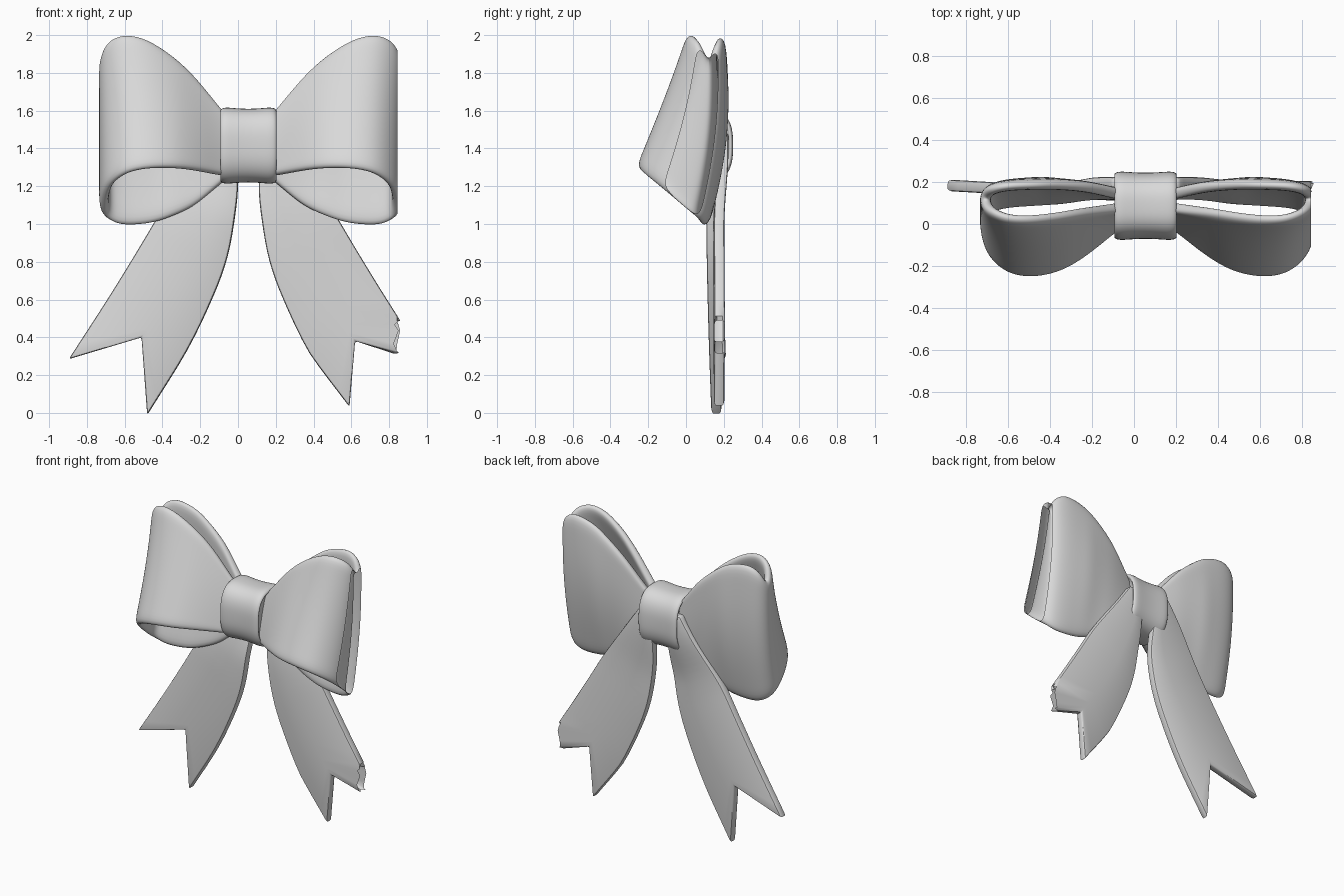
import bpy, bmesh, math, random
from mathutils import Vector

random.seed(4)
cube = bpy.data.objects.get("Cube")
if cube:
    bpy.data.objects.remove(cube, do_unlink=True)

CENTRE = 0.055  # the bow's own axis of symmetry

ribbon = bpy.data.materials.new("light grey ribbon")
ribbon.use_nodes = True
grey = (0.7, 0.7, 0.7, 1)
ribbon.diffuse_color = grey
for node in ribbon.node_tree.nodes:
    if node.type == 'BSDF_PRINCIPLED':
        node.inputs["Base Color"].default_value = grey
        node.inputs["Roughness"].default_value = 0.6


def smooth_path(points, steps):
    """Catmull-Rom samples through the points."""
    pts = [Vector(p) for p in points]
    pts = [pts[0] * 2 - pts[1]] + pts + [pts[-1] * 2 - pts[-2]]
    out = []
    for a, b, c, d in zip(pts, pts[1:], pts[2:], pts[3:]):
        for i in range(steps):
            t = i / steps
            out.append(0.5 * (2 * b + (c - a) * t + (2 * a - 5 * b + 4 * c - d) * t * t
                              + (3 * b - a - 3 * c + d) * t ** 3))
    return out + [pts[-2]]


def grid_object(name, rows, wrap=False, caps=False):
    """Skin rows of points into a quad surface."""
    bm = bmesh.new()
    grid = [[bm.verts.new(p) for p in row] for row in rows]
    n = len(rows[0])
    for r, s in zip(grid, grid[1:]):
        for j in range(n if wrap else n - 1):
            k = (j + 1) % n
            bm.faces.new((r[j], r[k], s[k], s[j]))
    if caps:
        bm.faces.new(grid[0])
        bm.faces.new(grid[-1])
    bmesh.ops.recalc_face_normals(bm, faces=bm.faces)
    mesh = bpy.data.meshes.new(name)
    bm.to_mesh(mesh)
    bm.free()
    mesh.materials.append(ribbon)
    obj = bpy.data.objects.new(name, mesh)
    bpy.context.collection.objects.link(obj)
    return obj


def finish(obj, cut_x=None, ragged=0.0, angle=40):
    """Apply modifiers, optionally tear off the end, then smooth."""
    bpy.context.view_layer.update()
    deps = bpy.context.evaluated_depsgraph_get()
    mesh = bpy.data.meshes.new_from_object(obj.evaluated_get(deps))
    obj.modifiers.clear()
    obj.data = mesh
    if cut_x is not None:
        bm = bmesh.new()
        bm.from_mesh(mesh)
        cut = bmesh.ops.bisect_plane(bm, geom=bm.verts[:] + bm.edges[:] + bm.faces[:],
                                     plane_co=(cut_x, 0, 0), plane_no=(1, 0, 0),
                                     clear_outer=True)
        for v in cut["geom_cut"]:
            if isinstance(v, bmesh.types.BMVert) and v.is_valid:
                v.co.x -= ragged * random.random()
        bm.to_mesh(mesh)
        bm.free()
    bpy.ops.object.select_all(action='DESELECT')
    obj.select_set(True)
    bpy.context.view_layer.objects.active = obj
    bpy.ops.object.shade_smooth_by_angle(angle=math.radians(angle))


# Loop stations: distance from axis, top y, top z, bottom y, bottom z
FRONT = [(.08, .09, 1.53, .03, 1.25), (.16, .08, 1.62, -.03, 1.26),
         (.30, .065, 1.79, -.145, 1.285), (.42, .045, 1.90, -.215, 1.295),
         (.55, .03, 1.98, -.24, 1.29), (.66, .035, 2.0, -.215, 1.26),
         (.74, .07, 1.96, -.13, 1.19)]
END = [(.765, .12, 1.88, .0, 1.08)]
BACK = [(.74, .16, 1.95, .065, 1.025), (.66, .18, 1.99, .09, .993),
        (.52, .185, 1.96, .1, 1.002), (.40, .185, 1.88, .11, 1.04),
        (.28, .175, 1.77, .13, 1.10), (.16, .15, 1.62, .14, 1.20),
        (.08, .13, 1.53, .13, 1.27)]


def build_loop(name, side, stretch, cut_x=None):
    path = smooth_path(FRONT + END + BACK, 3)
    rows = []
    for i, (u, yt, zt, yb, zb) in enumerate(path):
        s = i / (len(path) - 1)
        bulge = (-.025 + .105 * s) * min(1, u / .5) ** 2
        row = []
        for j in range(9):
            t = j / 8
            y = yt + (yb - yt) * t + bulge * math.sin(math.pi * t)
            row.append((CENTRE + side * u * stretch, y, zt + (zb - zt) * t))
        rows.append(row)
    obj = grid_object(name, rows)
    solid = obj.modifiers.new("thickness", 'SOLIDIFY')
    solid.thickness = 0.052
    solid.offset = 0
    sub = obj.modifiers.new("soft rim", 'SUBSURF')
    sub.levels = sub.render_levels = 2
    finish(obj, cut_x, angle=60)


build_loop("right_loop", -1, 1.0)
build_loop("left_loop", 1, 1.03, cut_x=0.845)

# Tail edges and notch line: distance from axis, height
INNER = [(.06, 1.45), (.055, 1.22), (.07, 1.05), (.11, .83), (.185, .62), (.325, .33), (.535, -.01)]
MIDDLE = [(.10, 1.5), (.12, 1.27), (.17, 1.1), (.24, .93), (.33, .76), (.44, .58), (.565, .4)]
OUTER = [(.16, 1.5), (.25, 1.37), (.35, 1.23), (.46, 1.07), (.58, .87), (.74, .61), (.95, .285)]


def build_tail(name, side, y_inner, y_outer, tip_lift, drop, cut_x=None):
    curves = [smooth_path([(u, z, 0) for u, z in c], 4) for c in (INNER, MIDDLE, OUTER)]
    rows = []
    for points in zip(*curves):
        row = []
        for u, z, _ in points:
            y = y_inner + (y_outer - y_inner) * u / .95
            k = min(1, max(0, (z - 1.0) / .4))
            y += (.197 - y) * k * k * (3 - 2 * k)  # rises behind the loops to the knot
            row.append((CENTRE + side * u, y, z + tip_lift * max(0, 1 - z / .35) - drop))
        rows.append(row)
    obj = grid_object(name, rows)
    solid = obj.modifiers.new("thickness", 'SOLIDIFY')
    solid.thickness = 0.055
    solid.offset = 0
    bevel = obj.modifiers.new("soft edge", 'BEVEL')
    bevel.width = 0.012
    bevel.segments = 2
    bevel.limit_method = 'ANGLE'
    bevel.angle_limit = math.radians(50)
    finish(obj, cut_x, ragged=0.04)


build_tail("right_tail", -1, .13, .185, 0, 0)
build_tail("left_tail", 1, .17, .18, .06, .02, cut_x=0.86)

# Knot: a rounded band with flared rims, wrapped round the x axis
half = [(-.115, .78), (-.138, .85), (-.148, .90), (-.149, .94), (-.142, .98), (-.128, 1.005),
        (-.105, 1.01), (-.06, .985), (0, .972)]
profile = half + [(-x, s) for x, s in reversed(half[:-1])]
SIDES = 48


def rounded(v):
    return math.copysign(abs(v) ** 0.75, v)


rows = []
for x, s in profile:
    ring = []
    for i in range(SIDES):
        a = 2 * math.pi * i / SIDES
        ring.append((CENTRE + x, .087 + .162 * s * rounded(math.cos(a)),
                     1.415 + .2 * s * rounded(math.sin(a))))
    rows.append(ring)
knot = grid_object("knot", rows, wrap=True, caps=True)
knot_sub = knot.modifiers.new("smooth", 'SUBSURF')
knot_sub.levels = knot_sub.render_levels = 1
finish(knot, angle=60)
